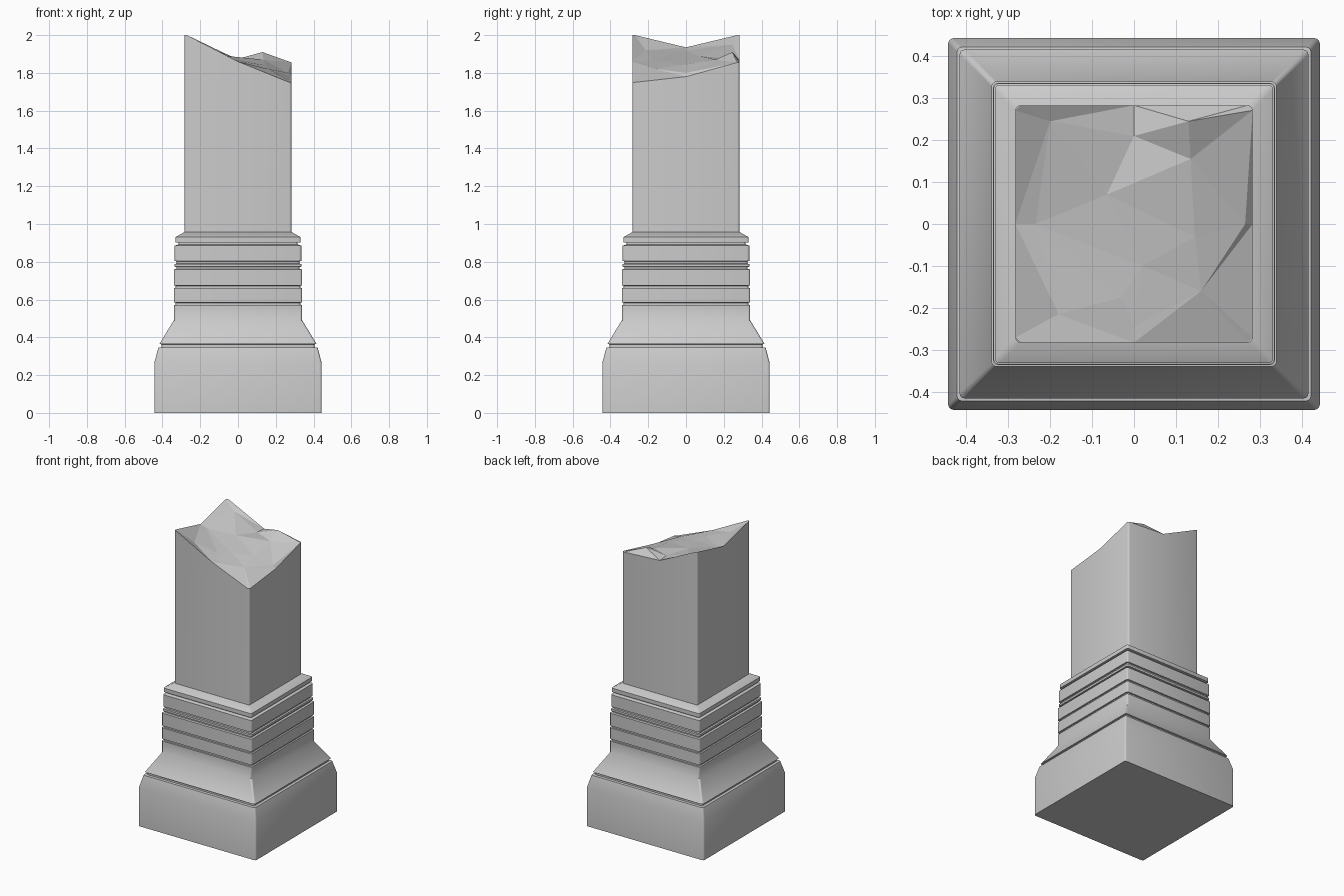
import bpy, bmesh, math
from mathutils import Vector
from mathutils.geometry import delaunay_2d_cdt

cube = bpy.data.objects.get("Cube")
if cube:
    bpy.data.objects.remove(cube)

stone = bpy.data.materials.new("grey stone")
stone.use_nodes = True
grey = (0.6, 0.6, 0.6, 1)
stone.diffuse_color = grey
stone.node_tree.nodes["Principled BSDF"].inputs["Base Color"].default_value = grey


def outline(half, radius=0.012, mids=False):
    """Square with small rounded corners, counter-clockwise."""
    pts = []
    for q in range(4):
        turn = math.radians(45 + 90 * q)
        c = (half - radius) * math.sqrt(2)
        for step in (-45, -15, 15, 45):
            a = turn + math.radians(step)
            pts.append((c * math.cos(turn) + radius * math.cos(a),
                        c * math.sin(turn) + radius * math.sin(a)))
        if mids:
            a = turn + math.pi / 4
            pts.append((half * math.cos(a), half * math.sin(a)))
    return pts


def bridge(bm, low, high):
    n = len(low)
    for i in range(n):
        j = (i + 1) % n
        bm.faces.new((low[i], low[j], high[j], high[i]))


def finish(bm, name):
    mesh = bpy.data.meshes.new(name)
    bm.to_mesh(mesh)
    bm.free()
    mesh.materials.append(stone)
    obj = bpy.data.objects.new(name, mesh)
    bpy.context.collection.objects.link(obj)
    bpy.ops.object.select_all(action='DESELECT')
    obj.select_set(True)
    bpy.context.view_layer.objects.active = obj
    bpy.ops.object.shade_smooth_by_angle(angle=math.radians(32))
    return obj


# Stepped plinth with grooves: (half width, height)
profile = [(.443, 0), (.443, .265), (.422, .345), (.405, .347), (.405, .363),
           (.416, .365), (.34, .49)]
for z in (.577, .667):
    profile += [(.34, z - .007), (.33, z - .006), (.33, z + .006), (.34, z + .007)]
profile += [(.34, .76), (.325, .762), (.325, .772), (.336, .774), (.336, .788),
            (.325, .79), (.325, .802), (.335, .804), (.335, .885), (.315, .892),
            (.315, .902), (.332, .903), (.332, .93), (.284, .957)]
bm = bmesh.new()
rings = [[bm.verts.new((x, y, z)) for x, y in outline(h)] for h, z in profile]
for low, high in zip(rings, rings[1:]):
    bridge(bm, low, high)
bm.faces.new(rings[0][::-1])
bm.faces.new(rings[-1])
finish(bm, "stepped_plinth")

# Broken shaft: rim heights run corner, side middle, corner, from back right
corner_z = [1.855, 2.0, 2.0, 1.75]
middle_z = [1.87, 1.935, 1.86, 1.78]
rim_z = []
for c, m in zip(corner_z, middle_z):
    rim_z += [c] * 4 + [m]
bm = bmesh.new()
plan = outline(.283, mids=True)
low = [bm.verts.new((x, y, .95)) for x, y in plan]
rim = [bm.verts.new((x, y, z)) for (x, y), z in zip(plan, rim_z)]
bridge(bm, low, rim)

# Facets of the fractured top
chips = [(-.2, .245, 1.95), (0, .21, 1.875), (.13, .245, 1.91), (.135, .155, 1.87),
         (-.065, .07, 1.89), (-.235, 0, 1.918), (.145, -.03, 1.84),
         (.02, -.1, 1.86), (.16, -.16, 1.82), (-.18, -.215, 1.92),
         (-.03, -.175, 1.87), (0, -.245, 1.86), (.265, 0, 1.8)]
verts = rim + [bm.verts.new(c) for c in chips]
n = len(rim)
_, _, tris, source, _, _ = delaunay_2d_cdt(
    [Vector(v.co[:2]) for v in verts], [], [list(range(n))], 1, 1e-6)
for tri in tris:
    bm.faces.new([verts[source[i][0]] for i in tri])
shaft = finish(bm, "broken_shaft")
for face in shaft.data.polygons:
    if face.normal.z > .3:
        face.use_smooth = False
